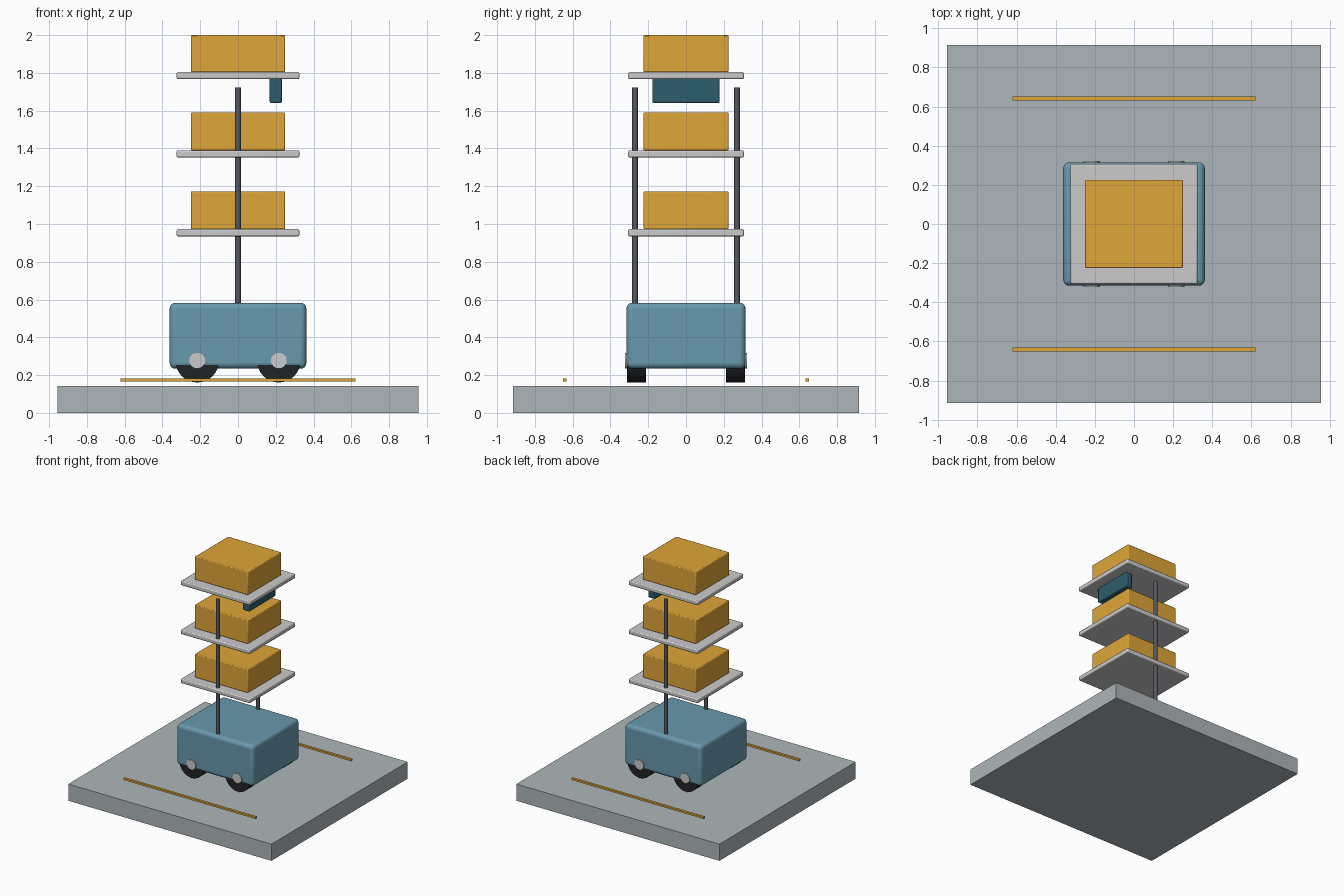
import bpy
from math import pi

if "Cube" in bpy.data.objects:
    bpy.data.objects.remove(bpy.data.objects["Cube"])


def material(name, color):
    m = bpy.data.materials.new(name)
    m.diffuse_color = (*color, 1)
    m.use_nodes = True
    m.node_tree.nodes["Principled BSDF"].inputs["Base Color"].default_value = m.diffuse_color
    return m


ORANGE = material("orange", (0.74, 0.38, 0.04))
BLUE = material("blue", (0.14, 0.32, 0.42))
TEAL = material("teal", (0.025, 0.11, 0.15))
RUBBER = material("rubber", (0.015, 0.016, 0.018))
STEEL = material("dark_steel", (0.09, 0.10, 0.12))
PALE = material("pale_grey", (0.42, 0.47, 0.49))


def finish(ob, name, mat, bevel, segments):
    ob.name = name
    if mat:
        ob.data.materials.append(mat)
    if bevel:
        mod = ob.modifiers.new("bevel", 'BEVEL')
        mod.width, mod.segments = bevel, segments
        mod.limit_method = 'ANGLE'
    bpy.ops.object.shade_smooth_by_angle()
    return ob


def box(name, x, y, z, mat=None, bevel=0, segments=3):
    """Box from (min, max) ranges on each axis."""
    bpy.ops.mesh.primitive_cube_add(
        size=1, location=[sum(r) / 2 for r in (x, y, z)])
    ob = bpy.context.object
    ob.scale = [r[1] - r[0] for r in (x, y, z)]
    bpy.ops.object.transform_apply(location=False, rotation=False, scale=True)
    return finish(ob, name, mat, bevel, segments)


def cylinder(name, loc, radius, depth, mat=None, along_y=False, bevel=0, sides=32):
    bpy.ops.mesh.primitive_cylinder_add(
        vertices=sides, radius=radius, depth=depth, location=loc,
        rotation=(pi / 2 if along_y else 0, 0, 0))
    return finish(bpy.context.object, name, mat, bevel, 2)


# Floor slab and rounded cart body
box("floor_slab", (-0.955, 0.955), (-0.915, 0.915), (0, 0.142), PALE)
box("cart_body", (-0.362, 0.362), (-0.315, 0.315), (0.234, 0.583), BLUE, 0.03, 4)

for s, side in ((-1, "front"), (1, "back")):
    # Floor guide strips hovering just over the slab
    box(f"{side}_guide_strip", (-0.622, 0.622),
        (s * 0.642 - 0.01, s * 0.642 + 0.01), (0.166, 0.181), ORANGE)
    # Shelf posts
    cylinder(f"{side}_post", (0, s * 0.27, 1.14), 0.015, 1.165, STEEL, sides=20)
    # Wheels with hub caps poking through the body side
    for t, end in ((-1, "left"), (1, "right")):
        x = t * 0.216
        cylinder(f"{side}_{end}_wheel", (x, s * 0.263, 0.276), 0.115, 0.1,
                 RUBBER, True)
        cylinder(f"{side}_{end}_hub", (x, s * 0.265, 0.276), 0.042, 0.114,
                 None, True)

# Three shelves, each carrying a parcel
for i, z in enumerate((0.935, 1.352, 1.767), 1):
    box(f"shelf_{i}", (-0.325, 0.325), (-0.307, 0.307), (z, z + 0.038), None, 0.008, 2)
    box(f"parcel_{i}", (-0.25, 0.25), (-0.225, 0.225),
        (z + 0.038, min(z + 0.238, 2.0)), ORANGE, 0.006, 2)

# Sensor panel hanging under the top shelf
box("sensor_panel", (0.168, 0.232), (-0.178, 0.178), (1.64, 1.78), TEAL, 0.008, 2)
